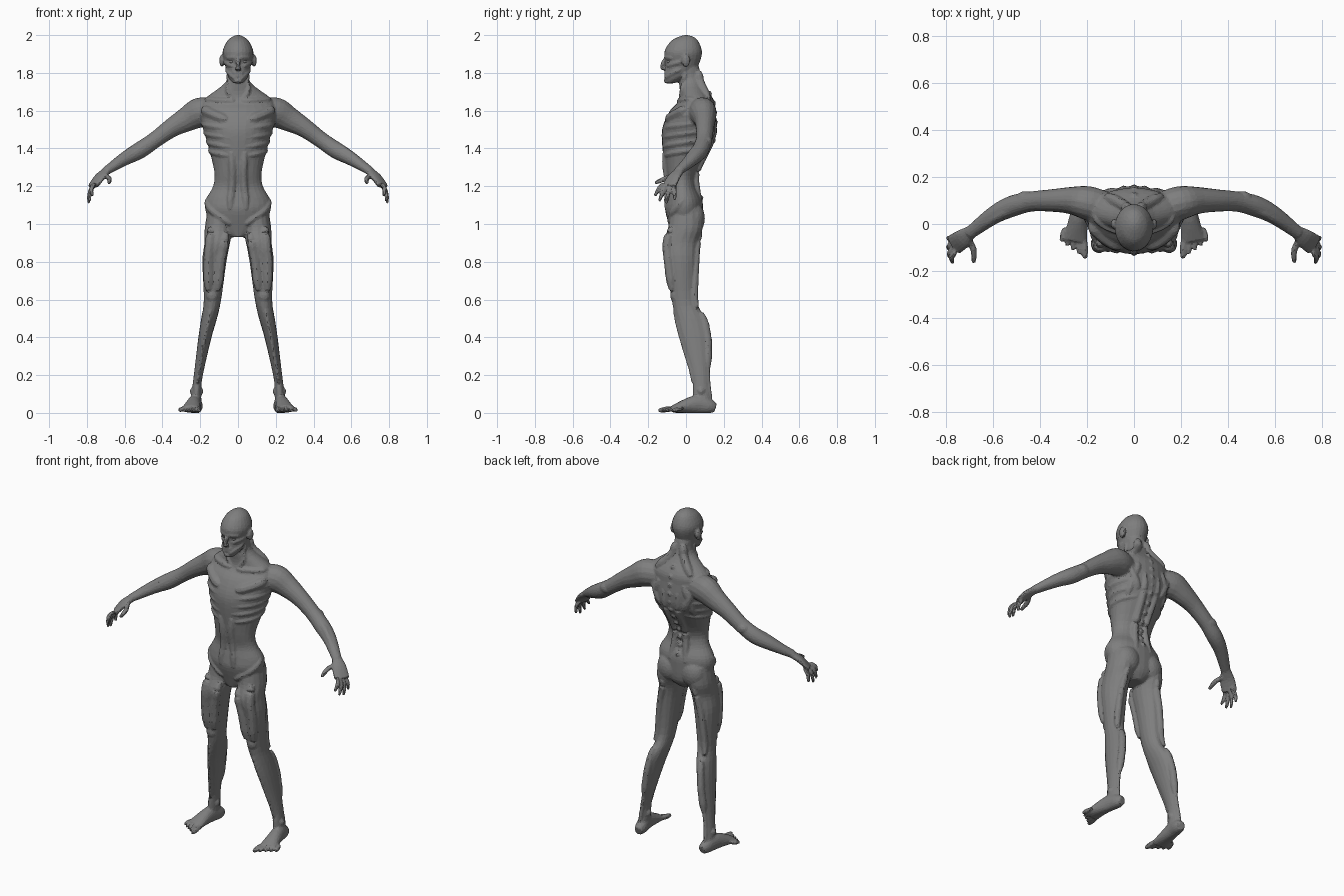
import bpy
import bmesh
from math import sin, cos, pi
from mathutils import Vector, Matrix

cube = bpy.data.objects.get("Cube")
if cube:
    bpy.data.objects.remove(cube)

UP, SIDE, DEPTH = Vector((0, 0, 1)), Vector((1, 0, 0)), Vector((0, 1, 0))
BOTH = (1, -1)


def make_material(name, value):
    material = bpy.data.materials.new(name)
    material.use_nodes = True
    color = (value, value, value, 1)
    material.diffuse_color = color
    shader = material.node_tree.nodes["Principled BSDF"]
    shader.inputs["Base Color"].default_value = color
    return material


def make_object(name, bm, material):
    bmesh.ops.recalc_face_normals(bm, faces=bm.faces)
    mesh = bpy.data.meshes.new(name)
    bm.to_mesh(mesh)
    bm.free()
    mesh.materials.append(material)
    result = bpy.data.objects.new(name, mesh)
    bpy.context.collection.objects.link(result)
    return result


def resample(sections, steps=4):
    """Smooth spline through the sections, each (x, y, z, width, depth)."""
    keys = [Vector(section) for section in sections]
    padded = [keys[0], *keys, keys[-1]]
    result = []
    for before, start, end, after in zip(padded, keys, keys[1:], padded[3:]):
        for step in range(steps):
            t = step / steps
            ease = t * t * (3 - 2 * t)
            bend_in = (end - before) / 2 * (t * (1 - t) ** 2)
            bend_out = (after - start) / 2 * (t * t * (t - 1))
            result.append(start.lerp(end, ease) + bend_in + bend_out)
    return result + [keys[-1]]


def loft(bm, sections, level=False, mirror=1, sides=16):
    """Closed tube with elliptical sections; level keeps every section horizontal."""
    path = resample(sections)
    centers = [Vector(p[:3]) for p in path]
    last = len(path) - 1
    rings = []
    for i, (center, section) in enumerate(zip(centers, path)):
        across, other = SIDE, DEPTH
        if not level:
            along = (centers[min(i + 1, last)] - centers[max(i - 1, 0)]).normalized()
            across = along.cross(DEPTH if abs(along.z) > 0.95 else UP).normalized()
            other = across.cross(along)
        ring = []
        for k in range(sides):
            angle = 2 * pi * k / sides
            point = center + across * (cos(angle) * section[3]) + other * (sin(angle) * section[4])
            ring.append(bm.verts.new((point.x * mirror, point.y, max(point.z, 0))))
        rings.append(ring)
    for low, high in zip(rings, rings[1:]):
        for k in range(sides):
            bm.faces.new((low[k - 1], low[k], high[k], high[k - 1]))
    bm.faces.new(rings[0])
    bm.faces.new(rings[-1])


def strap(bm, points, radius, mirror=1):
    """Muscle, bone or digit: a round tube that tapers at both ends."""
    ends = (points[0], points[-1])
    radii = [radius * (0.65 if point in ends else 1) for point in points]
    loft(bm, [(*p, r, r) for p, r in zip(points, radii)], mirror=mirror, sides=8)


def lump(bm, center, size, mirror=1):
    x, y, z = center
    place = Matrix.Translation((x * mirror, y, z)) @ Matrix.Diagonal((*size, 1))
    bmesh.ops.create_icosphere(bm, subdivisions=3, radius=1, matrix=place)


def on_surface(sections, turn, z):
    """Point just under a level loft's skin; turn 0 is front, 0.25 outer side, 0.5 back."""
    for low, high in zip(sections, sections[1:]):
        if min(low[2], high[2]) <= z <= max(low[2], high[2]):
            blend = (z - low[2]) / (high[2] - low[2])
            x, y, z, width, depth = Vector(low).lerp(Vector(high), blend)
            angle = 2 * pi * turn
            return Vector((x + 0.95 * width * sin(angle), y - 0.95 * depth * cos(angle), z))


def ridge(bm, sections, start, end, thick):
    """Mirrored pair of straps that follow a loft between two (turn, height) spots."""
    spots = [Vector(start).lerp(Vector(end), k / 6) for k in range(7)]
    points = [on_surface(sections, turn, z) for turn, z in spots]
    for side in BOTH:
        strap(bm, points, thick, side)


body = bmesh.new()

# Trunk and neck
TRUNK = [(0, -.01, .93, .04, .06), (0, 0, .98, .13, .085), (0, -.01, 1.07, .172, .1),
         (0, -.01, 1.13, .17, .095), (0, -.02, 1.2, .132, .075), (0, -.025, 1.28, .126, .085),
         (0, .01, 1.44, .165, .138), (0, .02, 1.52, .19, .142), (0, .035, 1.6, .2, .12),
         (0, .055, 1.66, .18, .09), (0, .025, 1.75, .066, .062), (0, .01, 1.83, .055, .06)]
loft(body, TRUNK, level=True, sides=28)

# Skull
SKULL = [(0, -.085, 1.745, .026, .024), (0, -.06, 1.77, .048, .05), (0, -.035, 1.8, .059, .076),
         (0, -.018, 1.85, .07, .088), (0, -.015, 1.91, .082, .1), (0, -.008, 1.965, .06, .075),
         (0, 0, 1.99, .033, .042), (0, 0, 2, .01, .01)]
loft(body, SKULL, level=True, sides=24)

# Face
strap(body, [(0, -.105, 1.88), (0, -.122, 1.85), (0, -.128, 1.822)], .013)
lump(body, (0, -.122, 1.824), (.018, .014, .01))
lump(body, (0, -.1, 1.758), (.024, .018, .014))
for lip in (1.784, 1.799):
    ridge(body, SKULL, start=(0, lip), end=(.08, lip), thick=.009)
ridge(body, SKULL, start=(.01, 1.885), end=(.15, 1.88), thick=.012)   # brow
ridge(body, SKULL, start=(.06, 1.835), end=(.24, 1.86), thick=.012)   # cheekbone
ridge(body, SKULL, start=(.04, 1.765), end=(.25, 1.82), thick=.011)   # jaw

# Ribs rise from the breastbone round to the spine
for rib in range(5):
    height = 1.36 + rib * .048
    ridge(body, TRUNK, start=(.04, height), end=(.42, height + .05), thick=.015)

# Spine bumps
for bone in range(12):
    lump(body, on_surface(TRUNK, .5, 1.14 + bone * .05), (.014, .016, .016))

# Neck and shoulder girdle: neck cord, nape, collarbone, chest, shoulder blade
ridge(body, TRUNK, start=(.02, 1.66), end=(.2, 1.8), thick=.011)
ridge(body, TRUNK, start=(.38, 1.66), end=(.42, 1.81), thick=.024)
ridge(body, TRUNK, start=(.02, 1.65), end=(.22, 1.66), thick=.016)
ridge(body, TRUNK, start=(.05, 1.55), end=(.2, 1.61), thick=.028)
ridge(body, TRUNK, start=(.42, 1.45), end=(.36, 1.63), thick=.025)
ridge(body, TRUNK, start=(.36, 1.42), end=(.43, 1.6), thick=.02)

# Waist: back cord, belly, hip crest
ridge(body, TRUNK, start=(.45, 1.1), end=(.46, 1.55), thick=.02)
ridge(body, TRUNK, start=(.04, 1.08), end=(.04, 1.38), thick=.02)
ridge(body, TRUNK, start=(.05, 1), end=(.25, 1.13), thick=.02)

# Leg muscles: outer thigh, inner thigh, hamstring, calf, heel cord, shin
LEG = [(.09, 0, 1.08, .07, .085), (.102, -.003, .98, .074, .092), (.11, -.028, .9, .068, .092),
       (.125, -.024, .8, .064, .082), (.135, -.01, .6, .046, .066), (.153, .022, .5, .042, .078),
       (.175, .045, .4, .035, .075), (.21, .075, .2, .024, .043), (.219, .08, .12, .025, .044),
       (.224, .09, .03, .031, .05)]
ridge(body, LEG, start=(.1, .98), end=(.08, .65), thick=.028)
ridge(body, LEG, start=(-.1, .95), end=(-.08, .65), thick=.026)
ridge(body, LEG, start=(.5, .95), end=(.4, .56), thick=.02)
ridge(body, LEG, start=(.45, .53), end=(.5, .24), thick=.022)
ridge(body, LEG, start=(.5, .3), end=(.5, .06), thick=.012)
ridge(body, LEG, start=(0, .54), end=(0, .16), thick=.012)

# Limb shapes
ARM = [(.13, .07, 1.59, .07, .07), (.2, .09, 1.59, .072, .08), (.27, .1, 1.555, .058, .066),
       (.35, .1, 1.51, .048, .051), (.44, .095, 1.445, .043, .043), (.52, .075, 1.39, .045, .045),
       (.6, .035, 1.345, .038, .036), (.7, -.04, 1.28, .027, .022)]
PALM = [(.69, -.03, 1.285, .026, .02), (.73, -.063, 1.25, .042, .019), (.767, -.09, 1.2, .046, .014)]
FOOT = [(.215, .155, .025, .022, .025), (.22, .12, .035, .034, .04), (.232, .05, .045, .037, .048),
        (.25, -.07, .02, .052, .02)]
FINGERTIPS = [(.77, -.165, 1.148), (.785, -.142, 1.12), (.79, -.105, 1.108), (.788, -.06, 1.125)]

for side in BOTH:
    loft(body, ARM, mirror=side)
    loft(body, PALM, mirror=side)
    loft(body, LEG, level=True, mirror=side)
    loft(body, FOOT, mirror=side)

    # Elbow and forearm cord
    lump(body, (.46, .115, 1.435), (.04, .025, .03), side)
    strap(body, [(.46, .08, 1.44), (.56, .045, 1.39), (.68, -.03, 1.3)], .022, side)

    # Fingers fan forward and down from the knuckles
    for k, tip in enumerate(FINGERTIPS):
        root = Vector((.758, -.122 + k * .021, 1.215 - k * .004))
        knuckle = root.lerp(Vector(tip), 0.5) + Vector((.012, 0, .006))
        strap(body, [root, knuckle, Vector(tip)], .0125, side)
    strap(body, [(.705, -.055, 1.262), (.682, -.11, 1.24), (.682, -.165, 1.216)], .0145, side)

    # Toes shorten towards the outside
    for k in range(5):
        root = Vector((.212 + k * .021, -.05 + k * .009, .024))
        tip = Vector((.208 + k * .0255, -.147 + k * .018, .013))
        strap(body, [root, root.lerp(tip, 0.6), tip], .0125 if k else .016, side)

    # Buttock, kneecap, ankle bones and ear
    lump(body, (.08, .04, 1.03), (.075, .06, .085), side)
    lump(body, (.137, -.06, .625), (.032, .024, .04), side)
    for ankle in (.195, .243):
        lump(body, (ankle, .08, .115), (.012, .018, .018), side)
    lump(body, (.085, 0, 1.865), (.014, .022, .034), side)

skin = make_material("grey_skin", 0.21)
figure = make_object("body", body, skin)

# Fuse every part into one faceted skin
fuse = figure.modifiers.new("fuse", "REMESH")
fuse.mode = "VOXEL"
fuse.voxel_size = 0.0065
soften = figure.modifiers.new("soften", "SMOOTH")
soften.factor = 0.5
soften.iterations = 3
facet = figure.modifiers.new("facet", "DECIMATE")
facet.ratio = 0.16

# Eyeballs
for side, label in zip(BOTH, ("left_eye", "right_eye")):
    eye = bmesh.new()
    lump(eye, (.032, -.088, 1.86), (.014, .012, .01), side)
    make_object(label, eye, skin)
